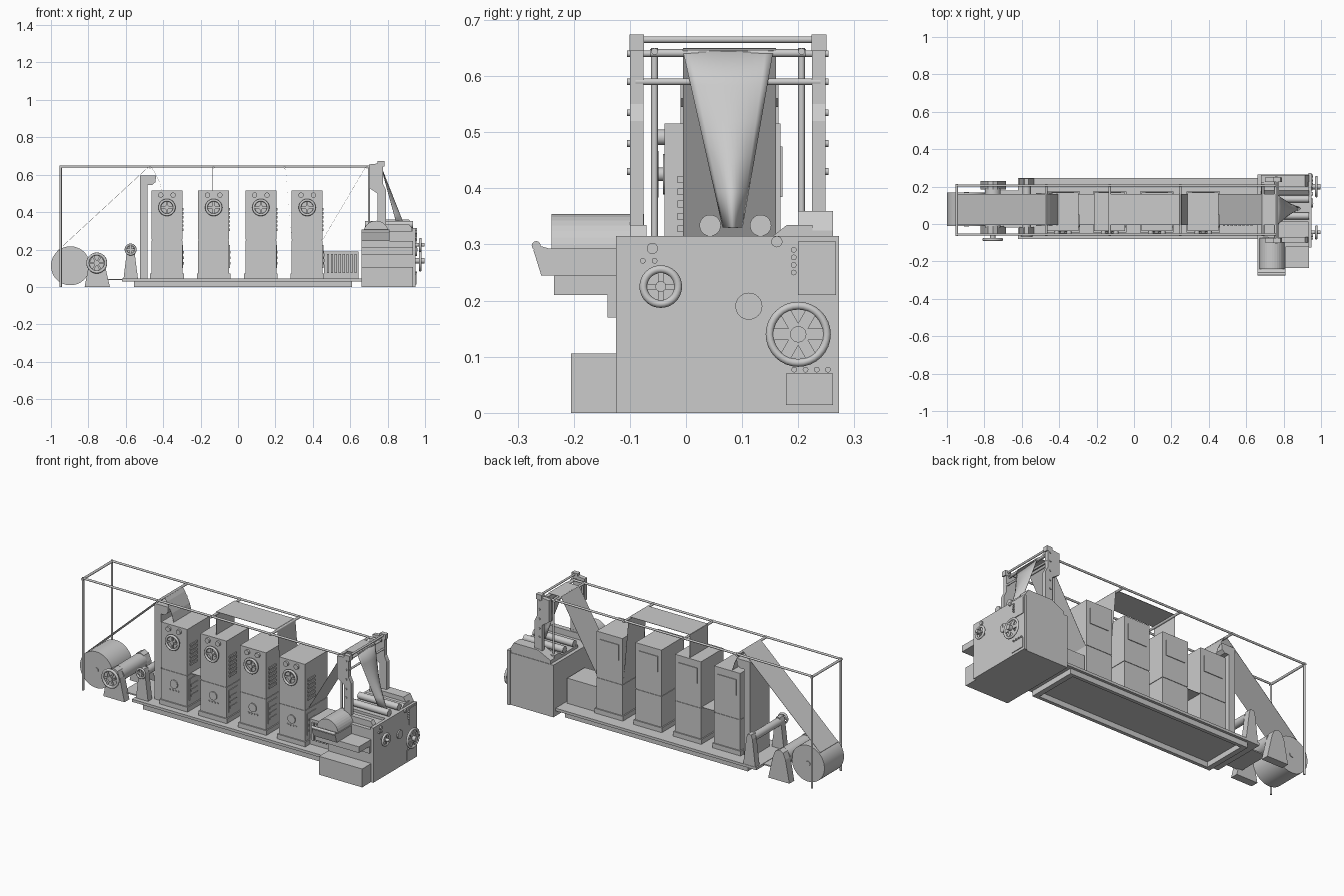
import bpy, bmesh, math
from mathutils import Vector

def mesh(name, verts, faces, smooth=False):
    me = bpy.data.meshes.new(name)
    me.from_pydata(verts, [], faces)
    bm = bmesh.new()
    bm.from_mesh(me)
    bmesh.ops.recalc_face_normals(bm, faces=bm.faces)
    bm.to_mesh(me)
    bm.free()
    for p in me.polygons:
        p.use_smooth = smooth
    ob = bpy.data.objects.new(name, me)
    bpy.context.collection.objects.link(ob)
    return ob

def prism(name, pts, a, b, axis='y'):
    """Extrude a profile: (x, z) along y, or (y, z) along x."""
    n = len(pts)
    put = (lambda p, d: (p[0], d, p[1])) if axis == 'y' else (lambda p, d: (d, p[0], p[1]))
    verts = [put(p, d) for d in (a, b) for p in pts]
    faces = [tuple(range(n)), tuple(range(n, 2 * n))]
    faces += [(i, (i + 1) % n, (i + 1) % n + n, i + n) for i in range(n)]
    return mesh(name, verts, faces)

def box(name, x0, x1, y0, y1, z0, z1):
    return prism(name, [(x0, z0), (x1, z0), (x1, z1), (x0, z1)], y0, y1)

def rod(name, p, q, r, sides=24):
    p, q = Vector(p), Vector(q)
    bpy.ops.mesh.primitive_cylinder_add(vertices=sides, radius=r, depth=(q - p).length, location=(p + q) / 2)
    ob = bpy.context.object
    ob.name = name
    ob.rotation_euler = (q - p).to_track_quat('Z', 'Y').to_euler()
    bpy.ops.object.shade_smooth_by_angle(angle=math.radians(40))
    return ob

def wheel(name, c, r, axis, tube=0.006, spokes=2, w=0.01):
    rot = (math.pi / 2, 0, 0) if axis == 'y' else (0, math.pi / 2, 0)
    bpy.ops.mesh.primitive_torus_add(major_segments=32, minor_segments=10, major_radius=r - tube,
                                     minor_radius=tube, location=c, rotation=rot)
    bpy.context.object.name = name + "_rim"
    bpy.ops.object.shade_smooth()
    h = r - tube
    for i in range(spokes):
        if axis == 'y':
            s = box(name + "_spoke", -h, h, -0.003, 0.003, -w / 2, w / 2)
            s.rotation_euler = (0, math.pi * i / spokes, 0)
        else:
            s = box(name + "_spoke", -0.003, 0.003, -h, h, -w / 2, w / 2)
            s.rotation_euler = (math.pi * i / spokes, 0, 0)
        s.location = c

def web(name, path, y0=-0.005, y1=0.16, t=0.002):
    """Thin paper sheet following an (x, z) path."""
    up = [(x, z + t) for x, z in reversed(path)]
    return prism(name, path + up, y0, y1)

# base plinth (open below) and bed plate
for y in (-0.07, 0.21):
    box("plinth_rail", -0.555, 0.61, y, y + 0.02, 0, 0.03)
for x in (-0.555, 0.58):
    box("plinth_end", x, x + 0.03, -0.05, 0.21, 0, 0.03)
box("bed_plate", -0.62, 0.66, -0.08, 0.245, 0.03, 0.045)

# four printing towers
for cx in (-0.38, -0.13, 0.122, 0.37):
    box("tower_foot", cx - 0.09, cx + 0.09, -0.045, 0.175, 0.045, 0.072)
    box("tower_lower", cx - 0.083, cx + 0.083, -0.038, 0.168, 0.072, 0.248)
    box("tower_seam", cx - 0.08, cx + 0.08, -0.035, 0.165, 0.248, 0.253)
    box("tower_upper", cx - 0.083, cx + 0.083, -0.038, 0.168, 0.253, 0.516)
    box("tower_back_panel", cx - 0.06, cx + 0.06, 0.168, 0.172, 0.385, 0.475)
    wheel("tower_wheel", (cx, -0.056, 0.425), 0.046, 'y', 0.007)
    rod("wheel_hub", (cx, -0.062, 0.425), (cx, -0.03, 0.425), 0.012)
    rod("wheel_dish", (cx, -0.041, 0.425), (cx, -0.03, 0.425), 0.036)
    for s in (-1, 1):
        rod("tower_knob", (cx + s * 0.033, -0.05, 0.491), (cx + s * 0.033, -0.03, 0.491), 0.014)
    rod("lower_dial", (cx, -0.044, 0.18), (cx, -0.03, 0.18), 0.024)
    for i in range(4):
        bx = cx - 0.027 + i * 0.018
        rod("tower_button", (bx, -0.043, 0.143), (bx, -0.03, 0.143), 0.005, 12)
    # side louvres and side cabinet
    for i in range(6):
        z = 0.30 + i * 0.022
        box("side_louvre", cx + 0.083, cx + 0.088, -0.015, 0.05, z, z + 0.012)
    box("side_cabinet", cx + 0.083, cx + 0.087, -0.02, 0.06, 0.1, 0.225)
    for z in (0.12, 0.15, 0.18):
        box("cabinet_slot", cx + 0.087, cx + 0.09, -0.01, 0.05, z, z + 0.012)

# web guide column with curved lip
prism("guide_column", [(-0.525, 0.045), (-0.485, 0.045), (-0.485, 0.545), (-0.46, 0.545), (-0.442, 0.56),
                       (-0.437, 0.596), (-0.525, 0.596)], -0.01, 0.165)

# paper roll
rod("paper_roll", (-0.896, -0.01, 0.113), (-0.896, 0.168, 0.113), 0.104, 64)
rod("roll_spindle", (-0.896, -0.014, 0.113), (-0.896, 0.172, 0.113), 0.014)

# roll stand and infeed stand
for y in (-0.055, 0.185):
    prism("roll_stand", [(-0.82, 0), (-0.685, 0), (-0.715, 0.13), (-0.73, 0.165), (-0.755, 0.178),
                         (-0.78, 0.165), (-0.795, 0.13)], y, y + 0.045)
rod("roll_stand_roller", (-0.755, -0.02, 0.128), (-0.755, 0.19, 0.128), 0.042, 32)
rod("roll_stand_axle", (-0.755, -0.09, 0.128), (-0.755, 0.0, 0.128), 0.014)
wheel("roll_stand_wheel", (-0.755, -0.083, 0.128), 0.056, 'y', 0.008, 3)
for y in (-0.055, 0.205):
    prism("infeed_stand", [(-0.612, 0.045), (-0.535, 0.045), (-0.555, 0.2), (-0.563, 0.222),
                           (-0.585, 0.222), (-0.593, 0.2)], y, y + 0.038)
rod("infeed_roller", (-0.574, -0.02, 0.195), (-0.574, 0.21, 0.195), 0.022)
wheel("infeed_wheel", (-0.574, -0.065, 0.2), 0.032, 'y', 0.006)
rod("infeed_axle", (-0.574, -0.07, 0.2), (-0.574, -0.04, 0.2), 0.009)
box("floor_plate", -0.72, -0.6, -0.02, 0.18, 0.036, 0.043)

# overhead pipe frame
for y in (-0.056, 0.206):
    rod("frame_rail", (-0.948, y, 0.644), (0.77, y, 0.644), 0.006, 12)
    rod("frame_post", (-0.948, y, 0), (-0.948, y, 0.65), 0.006, 12)
    rod("frame_end_post", (0.70, y, 0.3), (0.70, y, 0.644), 0.006, 12)
for x in (-0.948, -0.47, -0.13, 0.248, 0.69, 0.76):
    rod("frame_crossbar", (x, -0.064, 0.641), (x, 0.214, 0.641), 0.007, 12)

# paper web
web("web_from_roll", [(-0.967, 0.19), (-0.49, 0.63), (-0.47, 0.648), (-0.45, 0.62), (-0.42, 0.56), (-0.405, 0.51)])
web("web_between_towers", [(-0.30, 0.25), (-0.21, 0.25)])
box("web_riser", -0.137, -0.135, -0.005, 0.16, 0.51, 0.648)
web("web_overhead", [(-0.136, 0.648), (0.244, 0.648), (0.254, 0.64), (0.288, 0.25)])
web("web_to_folder", [(0.452, 0.25), (0.685, 0.645), (0.765, 0.647)])

# ribbed drive motor
box("drive_box", 0.46, 0.645, 0.0, 0.16, 0.045, 0.19)
for i in range(8):
    x = 0.475 + i * 0.021
    box("drive_rib", x, x + 0.012, -0.01, 0.0, 0.075, 0.175)

# folder body, end panel and rear housing
box("folder_body", 0.66, 0.935, -0.122, 0.265, 0, 0.3)
prism("folder_end_panel", [(-0.125, 0), (0.273, 0), (0.273, 0.315), (-0.125, 0.315)], 0.932, 0.95, 'x')
prism("folder_housing", [(0.68, 0.29), (0.935, 0.29), (0.935, 0.325), (0.915, 0.36), (0.76, 0.36), (0.68, 0.32)],
      0.20, 0.262)
prism("folder_top", [(0.01, 0.29), (0.225, 0.29), (0.225, 0.335), (0.18, 0.335), (0.155, 0.315), (0.01, 0.315)],
      0.68, 0.935, 'x')
prism("folder_front_housing", [(0.68, 0.29), (0.93, 0.29), (0.93, 0.315), (0.915, 0.335), (0.72, 0.335)], -0.1, -0.07)

# delivery side boxes, table and drum
box("delivery_lower_box", 0.66, 0.935, -0.205, -0.122, 0, 0.106)
prism("delivery_step", [(-0.12, 0.17), (-0.14, 0.17), (-0.14, 0.21), (-0.235, 0.21), (-0.235, 0.245), (-0.12, 0.245)],
      0.66, 0.935, 'x')
prism("delivery_table", [(-0.12, 0.245), (-0.258, 0.245), (-0.272, 0.29), (-0.262, 0.298), (-0.245, 0.293),
                         (-0.12, 0.293)], 0.66, 0.81, 'x')
rod("delivery_roller", (0.66, -0.267, 0.298), (0.81, -0.267, 0.298), 0.008, 16)
arc = [(0.738 + 0.068 * math.cos(math.pi * i / 16), 0.286 + 0.068 * math.sin(math.pi * i / 16)) for i in range(17)]
prism("delivery_drum", arc, -0.24, -0.075)

# folder side frames, bolts and bars
for y, s in ((-0.1, -1), (0.225, 1)):
    prism("former_frame", [(0.745, 0.29), (0.79, 0.29), (0.79, 0.52), (0.775, 0.55), (0.775, 0.663), (0.70, 0.655),
                           (0.70, 0.53), (0.745, 0.5)], y, y + 0.024)
    cap = box("frame_cap", 0.745, 0.782, y - 0.001, y + 0.025, 0.645, 0.674)
    out = y if s < 0 else y + 0.024
    for z in (0.64, 0.59, 0.535, 0.48, 0.43):
        rod("frame_bolt", (0.76, out, z), (0.76, out + s * 0.005, z), 0.006, 12)
for x, z in ((0.765, 0.665), (0.755, 0.64), (0.77, 0.59)):
    rod("former_bar", (x, -0.09, z), (x, 0.24, z), 0.006, 16)

# folding former: curved funnel sheet
rows, cols = 6, 13
fv = []
for i in range(rows):
    t = i / (rows - 1)
    half = 0.081 * (1 - t) + 0.018 * t
    for j in range(cols):
        u = 2 * j / (cols - 1) - 1
        fv.append((0.765 + 0.125 * t - 0.04 * t * u * u, 0.075 + half * u + 0.008 * t, 0.647 - 0.317 * t))
ff = [(i * cols + j, i * cols + j + 1, (i + 1) * cols + j + 1, (i + 1) * cols + j)
      for i in range(rows - 1) for j in range(cols - 1)]
former = mesh("folding_former", fv, ff, True)
former.modifiers.new("thickness", 'SOLIDIFY').thickness = 0.002
for y in (0.043, 0.133):
    rod("nip_roller", (0.68, y, 0.334), (0.935, y, 0.334), 0.019, 32)

# end panel controls
for n, y, z, r, k, w in (("register_wheel", -0.045, 0.225, 0.038, 2, 0.01), ("main_wheel", 0.2, 0.14, 0.058, 3, 0.02)):
    wheel(n, (0.975, y, z), r, 'x', 0.007, k, w)
    rod(n + "_hub", (0.945, y, z), (0.998, y, z), r * 0.25)
rod("gauge", (0.945, 0.112, 0.19), (0.957, 0.112, 0.19), 0.024, 32)
box("gauge_needle", 0.957, 0.959, 0.1105, 0.1135, 0.19, 0.208)
box("upper_control_panel", 0.95, 0.954, 0.2, 0.267, 0.21, 0.305)
box("lower_control_panel", 0.95, 0.954, 0.178, 0.262, 0.014, 0.07)
knobs = [(-0.06, 0.293, 0.01), (0.162, 0.305, 0.01), (-0.077, 0.271, 0.005), (-0.056, 0.271, 0.005)]
knobs += [(0.192, 0.25 + 0.0135 * i, 0.005) for i in range(4)]
knobs += [(0.193 + 0.02 * i, 0.077, 0.005) for i in range(4)]
for y, z, r in knobs:
    rod("panel_knob", (0.945, y, z), (0.958, y, z), r, 16)
